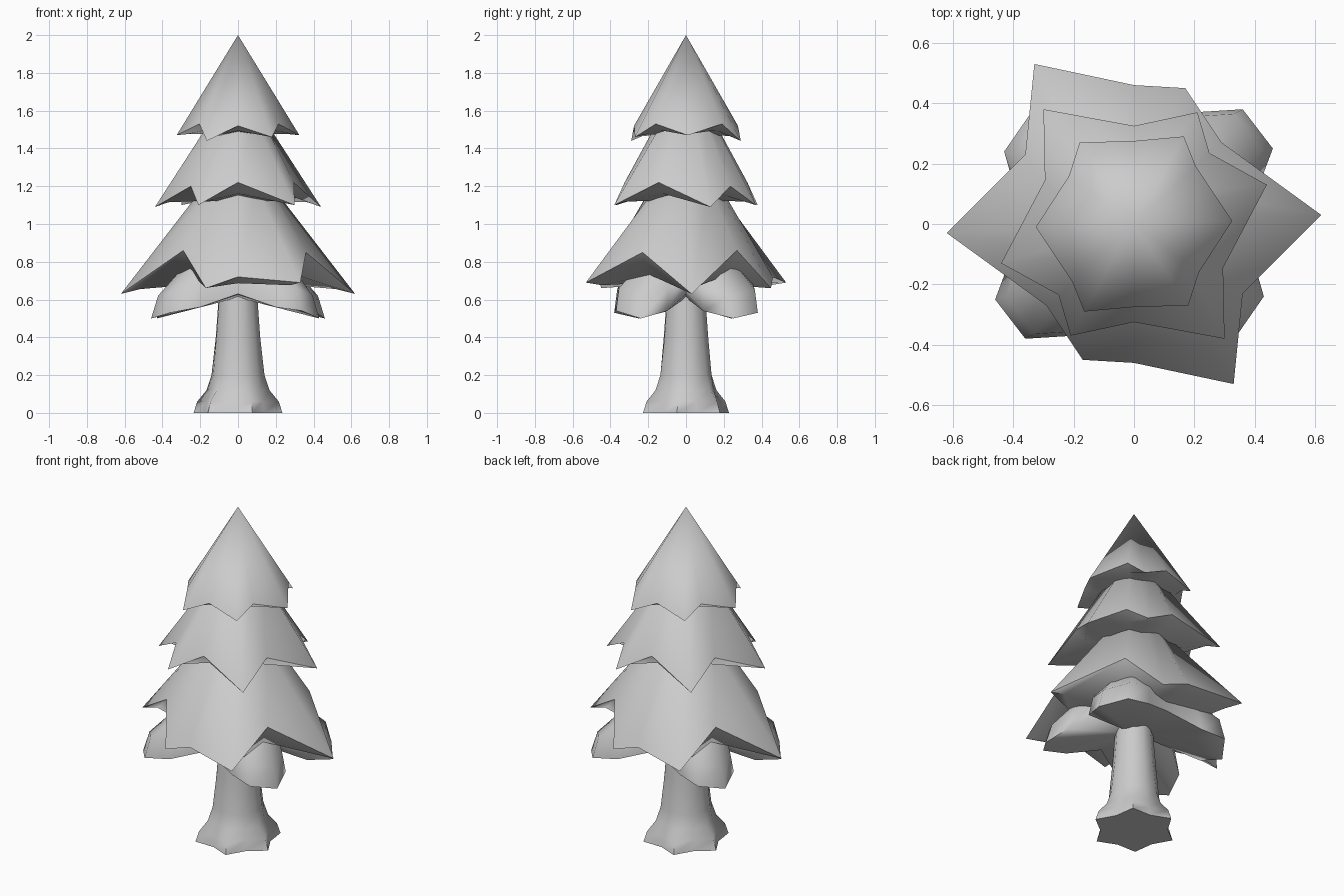
import bpy, bmesh, math

if "Cube" in bpy.data.objects:
    bpy.data.objects.remove(bpy.data.objects["Cube"])


def finish(name, bm, angle):
    bmesh.ops.recalc_face_normals(bm, faces=bm.faces)
    me = bpy.data.meshes.new(name)
    bm.to_mesh(me)
    bm.free()
    ob = bpy.data.objects.new(name, me)
    bpy.context.collection.objects.link(ob)
    bpy.ops.object.select_all(action='DESELECT')
    ob.select_set(True)
    bpy.context.view_layer.objects.active = ob
    bpy.ops.object.shade_smooth_by_angle(angle=math.radians(angle))
    return ob


def loft(name, rings, bottom, top, angle=75):
    """Closed skin through rings (lowest first), ended by centre points."""
    bm = bmesh.new()
    loops = [[bm.verts.new(p) for p in ring] for ring in rings]
    n = len(loops[0])
    for a, b in zip(loops, loops[1:]):
        for i in range(n):
            j = (i + 1) % n
            bm.faces.new((a[i], a[j], b[j], b[i]))
    for loop, z in ((loops[0], bottom), (loops[-1], top)):
        c = bm.verts.new((0, 0, z))
        for i in range(n):
            bm.faces.new((loop[i], loop[(i + 1) % n], c))
    return finish(name, bm, angle)


def whole(half):
    """Complete a half rim by turning it 180 degrees."""
    return half + [(-x, -y, z) for x, y, z in half]


def ring_like(rim, r, z):
    out = []
    for x, y, _ in rim:
        d = math.hypot(x, y)
        out.append((x / d * r, y / d * r, z))
    return out


def under(rim, s=.84):
    """Inner lip below the rim: drops under the notches, level at the tips."""
    low = min(p[2] for p in rim)
    return [(x * s, y * s, low + .025 + .35 * (z - low)) for x, y, z in rim]


# Trunk with flared roots
n = 12
rings = []
for z, tip, notch in ((0, .24, .185), (.06, .22, .17), (.12, .17, .15),
                      (.2, .143, .138), (.4, .12, .12), (.7, .098, .098)):
    ring = []
    for i in range(n):
        a = i * math.tau / n - .2
        r = tip if i % 2 == 0 else notch
        ring.append((r * math.cos(a), r * math.sin(a), z))
    rings.append(ring)
loft("trunk", rings, 0, .7)

# Bottom branches: four blunt drooping lobes
rim = whole([(.27, 0, .63), (.40, .09, .54), (.46, .25, .50), (.36, .38, .53),
             (.20, .37, .56), (0, .28, .63), (-.20, .34, .56), (-.34, .37, .54),
             (-.43, .24, .50), (-.39, .10, .54)])
upper = [(x * .92, y * .96, z + .12) for x, y, z in rim]
loft("bottom_branches", [rim, upper, ring_like(rim, .2, .9)], .61, .95)

# Three pointed tiers: alternating tips and notches
rim = whole([(.62, .03, .63), (.29, .27, .86), (.17, .45, .66),
             (0, .46, .72), (-.33, .53, .69), (-.36, .23, .85)])
loft("lower_tier", [under(rim), rim, ring_like(rim, .18, 1.2)], .70, 1.25)

rim = whole([(.44, .13, 1.09), (.25, .235, 1.20), (.21, .37, 1.10),
             (0, .325, 1.22), (-.30, .38, 1.10), (-.295, .145, 1.22)])
loft("middle_tier", [under(rim), rim, ring_like(rim, .135, 1.57)], 1.13, 1.6)

rim = whole([(.325, .01, 1.47), (.205, .19, 1.53), (.165, .29, 1.44),
             (0, .275, 1.52), (-.18, .27, 1.46), (-.215, .16, 1.53)])
loft("top_tier", [under(rim), rim], 1.48, 2.0)

# The top tier's apex is the centre of its last ring, so it forms the cone tip
